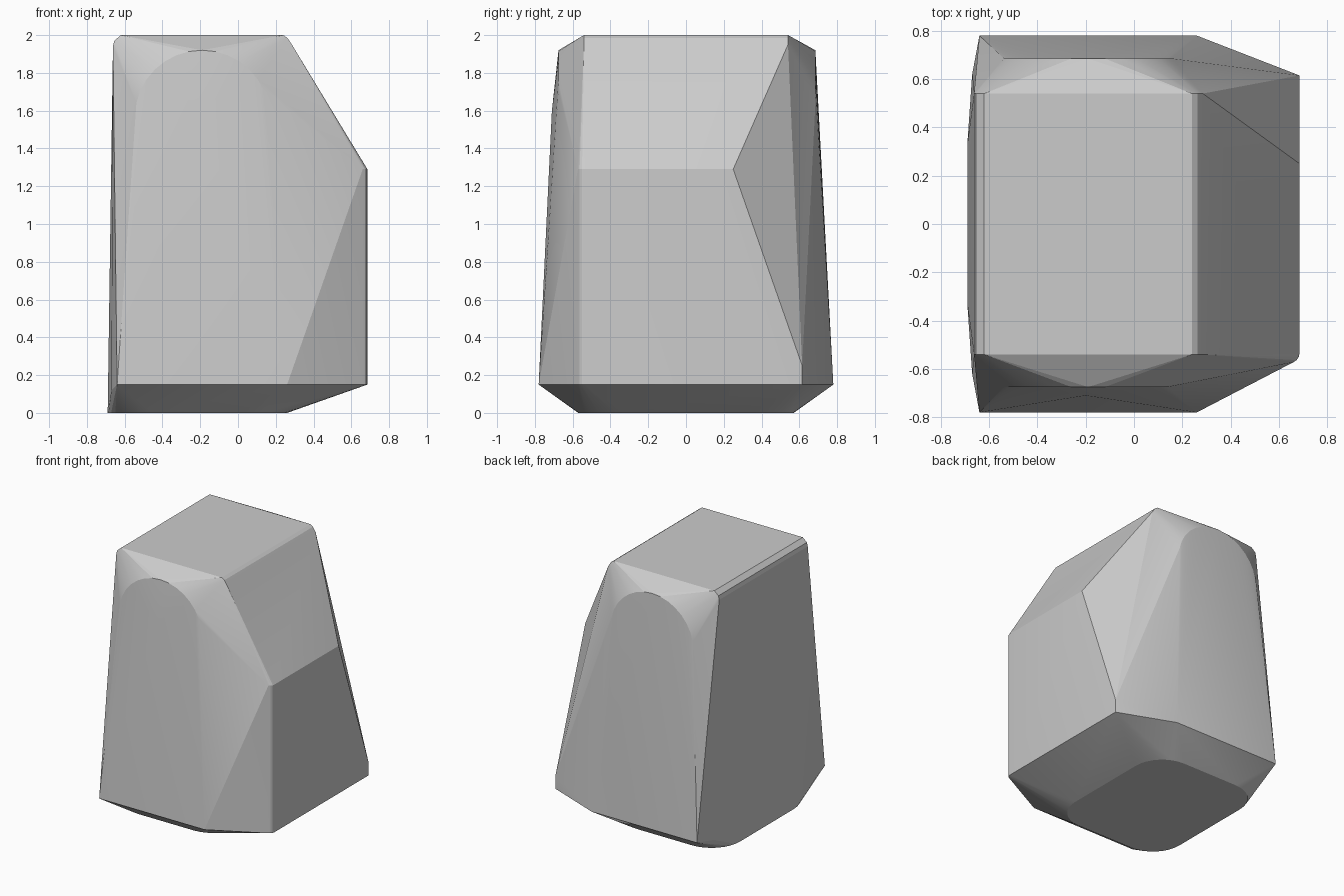
import bpy, bmesh
from math import cos, sin, pi

if "Cube" in bpy.data.objects:
    bpy.data.objects.remove(bpy.data.objects["Cube"])

pts = []

# top face and the narrow bevels beside it
for s in (-1, 1):
    pts += [(-0.62, s*0.54, 2), (0.24, s*0.54, 2),
            (-0.655, s*0.54, 1.97), (-0.662, s*0.54, 1.94),
            (0.262, s*0.54, 1.985), (0.285, s*0.54, 1.95)]
    # widest edges, front and back
    pts += [(-0.64, s*0.78, 0.15), (0.26, s*0.78, 0.15), (-0.67, s*0.62, 0.12)]

# arches on the front and back
for y in (-0.675, 0.685):
    for i in range(17):
        a = pi*i/16
        pts.append((-0.19 + 0.355*cos(a), y, 1.57 + 0.35*sin(a)))
pts.append((-0.2, -0.71, 1.6))

# right side: rounded front edge, sloping back edge
for z in (0.15, 1.29):
    for i in range(5):
        a = -pi/2*i/4
        pts.append((0.645 + 0.04*cos(a), -0.535 + 0.04*sin(a), z))
pts += [(0.685, 0.25, 1.29), (0.685, 0.615, 0.25), (0.685, 0.615, 0.15)]

# underside with rounded corners
for sx, cx in ((-1, -0.45), (1, 0.02)):
    for sy in (-1, 1):
        for i in range(9):
            a = pi/2*i/8
            pts.append((cx + sx*0.24*cos(a), sy*(0.33 + 0.24*sin(a)), 0))

# wrap all sections in one faceted shell
bm = bmesh.new()
for p in pts:
    bm.verts.new(p)
res = bmesh.ops.convex_hull(bm, input=bm.verts[:])
bmesh.ops.delete(bm, geom=[v for v in bm.verts if not v.link_faces], context='VERTS')
bmesh.ops.dissolve_limit(bm, angle_limit=0.005, verts=bm.verts[:], edges=bm.edges[:])
bmesh.ops.recalc_face_normals(bm, faces=bm.faces[:])
mesh = bpy.data.meshes.new("faceted_block")
bm.to_mesh(mesh)
bm.free()
block = bpy.data.objects.new("faceted_block", mesh)
bpy.context.collection.objects.link(block)
bpy.context.view_layer.objects.active = block
block.select_set(True)
bpy.ops.object.shade_smooth_by_angle(angle=0.2)
